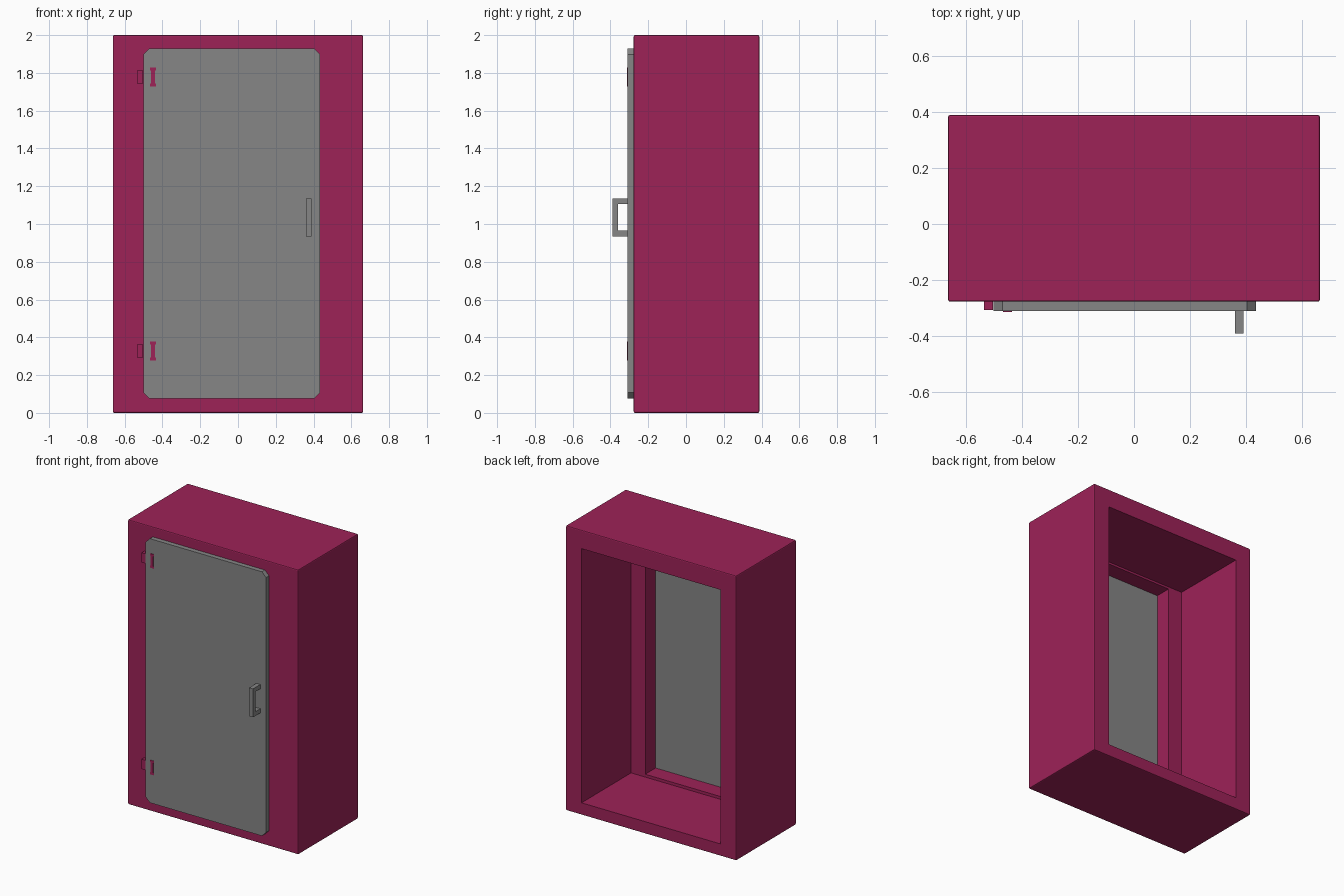
import bpy, bmesh
from mathutils import Vector

cube = bpy.data.objects.get("Cube")
if cube:
    bpy.data.objects.remove(cube, do_unlink=True)


def material(name, rgb):
    m = bpy.data.materials.new(name)
    m.use_nodes = True
    m.diffuse_color = (*rgb, 1)
    m.node_tree.nodes["Principled BSDF"].inputs["Base Color"].default_value = (*rgb, 1)
    return m


RASPBERRY = material("raspberry", (0.34, 0.016, 0.097))
GREY = material("grey", (0.24, 0.24, 0.24))


def finish(name, bm, mat):
    bmesh.ops.recalc_face_normals(bm, faces=bm.faces)
    mesh = bpy.data.meshes.new(name)
    bm.to_mesh(mesh)
    bm.free()
    mesh.materials.append(mat)
    obj = bpy.data.objects.new(name, mesh)
    bpy.context.collection.objects.link(obj)
    return obj


def add_box(bm, x, y, z):
    """Add a box spanning the given (low, high) ranges."""
    verts = bmesh.ops.create_cube(bm, size=1)["verts"]
    for v in verts:
        v.co = Vector([(r[0] + r[1]) / 2 + c * (r[1] - r[0])
                       for r, c in zip((x, y, z), v.co)])
    return verts


def boxes(name, mat, *spans):
    bm = bmesh.new()
    for span in spans:
        add_box(bm, *span)
    return finish(name, bm, mat)


FRONT, BACK = -0.277, 0.388
DOOR_FRONT = -0.31

# Cabinet: softened block, hollowed from the back, with a doorway in the front
bm = bmesh.new()
add_box(bm, (-0.6625, 0.6625), (FRONT, BACK), (0, 2))
bmesh.ops.bevel(bm, geom=bm.edges[:], offset=0.007, segments=2, profile=0.5, affect="EDGES")
cabinet = finish("cabinet", bm, RASPBERRY)
cutters = [
    boxes("cavity_cutter", RASPBERRY, ((-0.54, 0.54), (FRONT + 0.115, 0.6), (0.085, 1.87))),
    boxes("doorway_cutter", RASPBERRY, ((-0.43, 0.43), (-0.6, 0), (0.105, 1.855))),
]
bpy.context.view_layer.objects.active = cabinet
for cutter in cutters:
    cutter.hide_render = True
    mod = cabinet.modifiers.new("cut", "BOOLEAN")
    mod.operation = "DIFFERENCE"
    mod.solver = "EXACT"
    mod.object = cutter
    bpy.ops.object.modifier_apply(modifier=mod.name)
    bpy.data.objects.remove(cutter, do_unlink=True)

# Door: slab with clipped corners
bm = bmesh.new()
add_box(bm, (-0.5, 0.435), (DOOR_FRONT, FRONT), (0.075, 1.93))
corners = [e for e in bm.edges if abs(e.verts[0].co.y - e.verts[1].co.y) > 0.01]
bmesh.ops.bevel(bm, geom=corners, offset=0.032, segments=1, affect="EDGES")
finish("door", bm, GREY)

# Handle: grip bar on two legs
grip_x = (0.36, 0.39)
boxes("door_handle", GREY,
      (grip_x, (-0.39, -0.36), (0.935, 1.135)),
      (grip_x, (-0.36, DOOR_FRONT), (0.935, 0.965)),
      (grip_x, (-0.36, DOOR_FRONT), (1.105, 1.135)))

# Hinges: a block on the cabinet and a capped strip on the door
for label, z in (("upper", 1.778), ("lower", 0.327)):
    boxes(label + "_hinge_block", RASPBERRY,
          ((-0.535, -0.502), (-0.306, FRONT), (z - 0.034, z + 0.034)))
    strip_y = (DOOR_FRONT - 0.003, FRONT)
    boxes(label + "_hinge_strip", RASPBERRY,
          ((-0.46, -0.44), strip_y, (z - 0.035, z + 0.035)),
          ((-0.466, -0.434), strip_y, (z + 0.035, z + 0.05)),
          ((-0.466, -0.434), strip_y, (z - 0.05, z - 0.035)))
